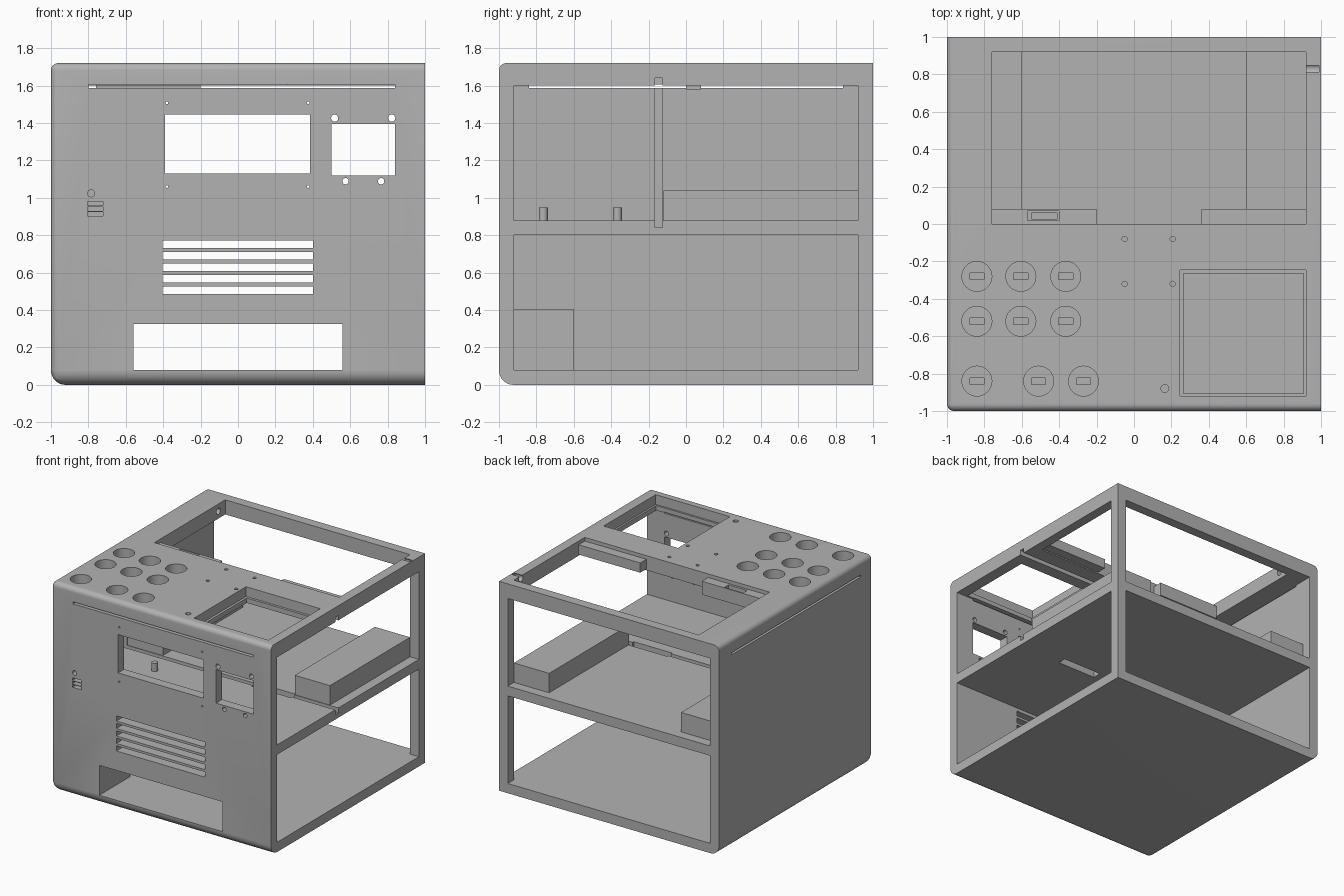
import bpy, bmesh, math
from mathutils import Matrix, Vector

if "Cube" in bpy.data.objects:
    bpy.data.objects.remove(bpy.data.objects["Cube"])

grey = bpy.data.materials.new("plain_grey")
grey.use_nodes = True
grey.diffuse_color = (0.45, 0.45, 0.45, 1)
grey.node_tree.nodes["Principled BSDF"].inputs["Base Color"].default_value = (0.45, 0.45, 0.45, 1)


# --- helpers: each adds one closed solid to a bmesh ---
def box(bm, x, y, z):
    size = [b - a for a, b in (x, y, z)]
    mid = [(a + b) / 2 for a, b in (x, y, z)]
    m = Matrix.Translation(mid) @ Matrix.Diagonal((*size, 1))
    return bmesh.ops.create_cube(bm, size=1, matrix=m)


def rod(bm, centre, radius, length, axis="Z", sides=32):
    turn = {"Z": Matrix(), "Y": Matrix.Rotation(math.pi / 2, 4, "X"),
            "X": Matrix.Rotation(math.pi / 2, 4, "Y")}[axis]
    bmesh.ops.create_cone(bm, cap_ends=True, segments=sides, radius1=radius, radius2=radius,
                          depth=length, matrix=Matrix.Translation(centre) @ turn)


def prism(bm, outline, z0, z1):
    face = bm.faces.new([bm.verts.new((x, y, z0)) for x, y in outline])
    top = bmesh.ops.extrude_face_region(bm, geom=[face])["geom"]
    bmesh.ops.translate(bm, vec=(0, 0, z1 - z0), verts=[v for v in top if isinstance(v, bmesh.types.BMVert)])
    bmesh.ops.recalc_face_normals(bm, faces=bm.faces)


def make(name, bm):
    mesh = bpy.data.meshes.new(name)
    bm.to_mesh(mesh)
    bm.free()
    mesh.materials.append(grey)
    ob = bpy.data.objects.new(name, mesh)
    bpy.context.collection.objects.link(ob)
    return ob


def apply(ob, mod):
    bpy.context.view_layer.objects.active = ob
    bpy.ops.object.modifier_apply(modifier=mod.name)


def cut(ob, bm):
    tool = make("cutter", bm)
    tool.hide_render = True
    mod = ob.modifiers.new("cut", "BOOLEAN")
    mod.operation, mod.solver, mod.object = "DIFFERENCE", "EXACT", tool
    apply(ob, mod)
    bpy.data.objects.remove(tool)


# --- casing: block rounded on the front and one side ---
bm = bmesh.new()
box(bm, (-1, 1), (-1, 1), (0, 1.72))
weight = bm.edges.layers.float.new("bevel_weight_edge")
for e in bm.edges:
    c = (e.verts[0].co + e.verts[1].co) / 2
    if c.x > 0.9 or c.y > 0.9:
        continue
    e[weight] = 1.0 if c.z < 0.1 else 0.5
casing = make("casing", bm)
mod = casing.modifiers.new("round", "BEVEL")
mod.limit_method, mod.width, mod.segments = "WEIGHT", 0.078, 8
apply(casing, mod)

# two storeys, open to one side and the back around a corner post
bm = bmesh.new()
storey = [(-.92, -.92), (1.1, -.92), (1.1, .92), (.92, .92), (.92, 1.1), (-.92, 1.1)]
prism(bm, storey, 0.08, 0.80)
prism(bm, storey, 0.88, 1.60)
cut(casing, bm)

# front panel: windows, vents, tray opening, slot and small holes
front = (-1.1, -0.86)
bm = bmesh.new()
box(bm, (-.39, .385), front, (1.13, 1.445))
box(bm, (.5, .84), front, (1.12, 1.395))
box(bm, (-.56, .56), front, (.08, .325))
box(bm, (-.8, .84), front, (1.588, 1.605))
for i in range(5):
    z = 0.485 + i * 0.0615
    box(bm, (-.405, .4), front, (z, z + 0.042))
for i in range(3):
    z = 0.902 + i * 0.028
    box(bm, (-.805, -.722), front, (z, z + 0.022))
for x, z, r in ((.517, 1.426, .019), (.822, 1.426, .019), (.575, 1.089, .017),
                (.765, 1.089, .017), (-.785, 1.024, .019)):
    rod(bm, (x, -1, z), r, 0.3, "Y")
for x in (-.38, .375):
    for z in (1.06, 1.508):
        rod(bm, (x, -1, z), 0.007, 0.3, "Y", 12)
cut(casing, bm)

# long slot in the closed side
bm = bmesh.new()
box(bm, (-1.1, -.88), (-.84, .84), (1.588, 1.605))
cut(casing, bm)

# top: big opening, hatch recess, knob wells and screw holes
knobs = [(x, y) for x in (-.84, -.605, -.365) for y in (-.28, -.52)]
knobs += [(x, -.84) for x in (-.84, -.51, -.27)]
bm = bmesh.new()
box(bm, (-.76, .92), (0, .92), (1.5, 1.8))
box(bm, (.245, .92), (-.92, -.245), (1.64, 1.8))
for x, y in knobs:
    rod(bm, (x, y, 1.72), 0.08, 0.2)
for x in (-.05, .207):
    for y in (-.08, -.32):
        rod(bm, (x, y, 1.66), 0.014, 0.3, sides=16)
rod(bm, (.165, -.88, 1.66), 0.021, 0.3, sides=16)
cut(casing, bm)

# through cuts inside the recesses, and the cable slot in the shelf
bm = bmesh.new()
box(bm, (.265, .905), (-.905, -.265), (1.5, 1.7))
for x, y in knobs:
    box(bm, (x - .038, x + .038), (y - .017, y + .017), (1.55, 1.66))
box(bm, (.25, .6), (-.18, -.11), (.7, .95))
cut(casing, bm)

# divider groove round the upper storey
bm = bmesh.new()
box(bm, (-.96, 1.1), (-.165, -.125), (.84, 1.64))
cut(casing, bm)

# hinge pin channel and its hole opposite
bm = bmesh.new()
rod(bm, (.94, .83, 1.70), 0.026, 0.1, "X")
rod(bm, (-.78, .83, 1.66), 0.026, 0.14, "X")
cut(casing, bm)

# --- ledges at the front of the top opening ---
bm = bmesh.new()
box(bm, (-.76, -.2), (0, .08), (1.58, 1.69))
latch_ledge = make("latch_ledge", bm)
for x, y, z in (((-.57, -.4), (.018, .07), 1.66), ((-.548, -.412), (.028, .06), 1.5)):
    bm = bmesh.new()
    box(bm, x, y, (z, 1.8))
    cut(latch_ledge, bm)
bm = bmesh.new()
box(bm, (.36, .92), (0, .08), (1.61, 1.69))
plain_ledge = make("plain_ledge", bm)

# --- blocks standing on the shelf and the floor ---
for name, x, y, z in (("right_shelf_block", (.6, .92), (-.12, .92), (.88, 1.04)),
                      ("left_shelf_block", (-.92, -.6), (-.12, .92), (.88, 1.04)),
                      ("floor_block", (-.92, -.56), (-.92, -.6), (.08, .405))):
    bm = bmesh.new()
    box(bm, x, y, z)
    make(name, bm)

# --- pegs on the shelf ---
for name, y in (("front_peg", -.763), ("rear_peg", -.367)):
    bm = bmesh.new()
    rod(bm, (-.5, y, .913), 0.024, 0.07)
    make(name, bm)

# smooth the curves, keep edges sharp
for ob in bpy.context.view_layer.objects:
    ob.select_set(ob.type == "MESH")
bpy.context.view_layer.objects.active = casing
bpy.ops.object.shade_smooth_by_angle(angle=math.radians(30))
